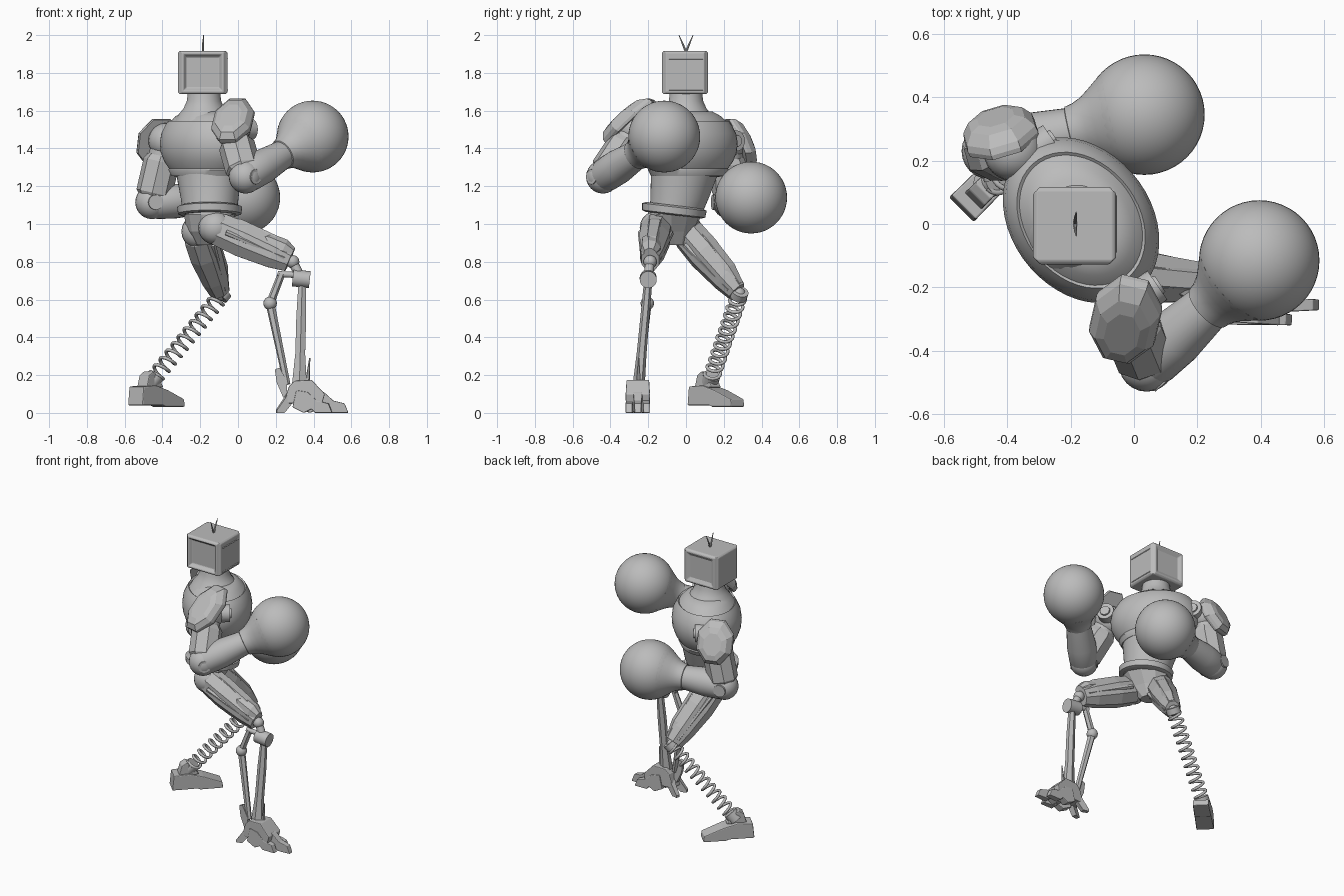
import bpy, bmesh, math
from mathutils import Vector as V

cube = bpy.data.objects.get("Cube")
if cube:
    bpy.data.objects.remove(cube, do_unlink=True)

gray = bpy.data.materials.new("plain_gray")
gray.use_nodes = True
gray.diffuse_color = (0.5, 0.5, 0.5, 1)
gray.node_tree.nodes["Principled BSDF"].inputs["Base Color"].default_value = (0.5, 0.5, 0.5, 1)


def finish(name, bm, smooth=True, bevel=0):
    bmesh.ops.recalc_face_normals(bm, faces=bm.faces)
    mesh = bpy.data.meshes.new(name)
    bm.to_mesh(mesh)
    bm.free()
    mesh.materials.append(gray)
    ob = bpy.data.objects.new(name, mesh)
    bpy.context.collection.objects.link(ob)
    if bevel:
        mod = ob.modifiers.new("edge", "BEVEL")
        mod.width, mod.segments = bevel, 2
    if smooth:
        bpy.ops.object.select_all(action="DESELECT")
        ob.select_set(True)
        bpy.context.view_layer.objects.active = ob
        bpy.ops.object.shade_smooth_by_angle(angle=math.radians(35))


def loft(name, stations, side=(0.1, 0.2, 1), sides=28, smooth=True, axis=None):
    """Skin oval rings (centre, radius along side, radius across)."""
    t = V(axis) if axis else V(stations[-1][0]) - V(stations[0][0])
    t.normalize()
    u = V(side)
    u = (u - t * u.dot(t)).normalized()
    w = t.cross(u)
    bm = bmesh.new()
    rings = []
    for c, ru, rw in stations:
        ang = [math.tau * (i + 0.5) / sides for i in range(sides)]
        rings.append([bm.verts.new(V(c) + u * ru * math.cos(a) + w * rw * math.sin(a)) for a in ang])
    for a, b in zip(rings, rings[1:]):
        for i in range(sides):
            j = (i + 1) % sides
            bm.faces.new((a[i], a[j], b[j], b[i]))
    bm.faces.new(rings[0])
    bm.faces.new(rings[-1])
    finish(name, bm, smooth)


def limb(name, a, b, steps, **kw):
    """Loft along a-b from (fraction, radius, radius) steps."""
    a, b = V(a), V(b)
    loft(name, [(a.lerp(b, f), r, s) for f, r, s in steps], **kw)


def rod(name, a, b, r, r2=None, sides=16):
    r2 = r2 or r
    limb(name, a, b, [(0, r, r), (1, r2, r2)], sides=sides)


def ball(name, c, r, seg=32):
    bm = bmesh.new()
    bmesh.ops.create_uvsphere(bm, u_segments=seg, v_segments=seg // 2, radius=r)
    bmesh.ops.translate(bm, verts=bm.verts, vec=c)
    finish(name, bm)


def slab(name, origin, direction, profile, w0, w1, bevel=0):
    """Side profile (distance, height) with width going from w0 to w1."""
    d = V(direction).normalized()
    w = V((-d.y, d.x, 0))
    smax = max(p[0] for p in profile)
    bm = bmesh.new()
    rows = []
    for k in (-0.5, 0.5):
        rows.append([bm.verts.new(V(origin) + d * s + V((0, 0, z)) + w * k * (w0 + (w1 - w0) * s / smax))
                     for s, z in profile])
    n = len(profile)
    for i in range(n):
        j = (i + 1) % n
        bm.faces.new((rows[0][i], rows[0][j], rows[1][j], rows[1][i]))
    for r in rows:
        bm.faces.new(r)
    finish(name, bm, False, bevel)


# Head: boxy set with a recessed screen, a recessed back and raised sides
bm = bmesh.new()
bmesh.ops.create_cube(bm, size=1)
bmesh.ops.scale(bm, verts=bm.verts, vec=(0.24, 0.222, 0.23))
bmesh.ops.translate(bm, verts=bm.verts, vec=(-0.187, -0.005, 1.802))
bm.normal_update()
panels = [[f for f in bm.faces if f.normal.dot(V(n)) > 0.9] for n in ((0, -1, 0), (0, 1, 0), (1, 0, 0), (-1, 0, 0))]
for face, rim, depth in zip(panels, (0.022, 0.03, 0, 0), (-0.02, -0.012, 0, 0)):
    bmesh.ops.inset_region(bm, faces=face, thickness=0.014, depth=0.011)
    if rim:
        bmesh.ops.inset_region(bm, faces=face, thickness=0.012, depth=0)
        bmesh.ops.inset_region(bm, faces=face, thickness=rim, depth=depth)
finish("head", bm, False, 0.005)
for z in (1.71, 1.875):
    rod("head_seam", (-0.057, -0.09, z), (-0.057, 0.09, z), 0.004, sides=6)
for s in (-1, 1):
    rod("antenna_base", (-0.185, 0, 1.91), (-0.185, 0.018 * s, 1.955), 0.006, 0.005, 8)
    rod("antenna_tip", (-0.185, 0.018 * s, 1.955), (-0.182, 0.037 * s, 2.0), 0.005, 0.002, 8)
loft("neck", [((-0.18, 0, z), r, r) for z, r in
              ((1.54, 0.16), (1.58, 0.135), (1.61, 0.11), (1.65, 0.092), (1.70, 0.085))], side=(1, 0, 0))

# Torso, turned so the shoulders lie on a diagonal
turn = dict(side=(0.62, -0.78, 0), axis=(0, 0, 1), sides=48)
chest = [(1.25, 0.18), (1.255, 0.215), (1.285, 0.232), (1.295, 0.23), (1.33, 0.258), (1.38, 0.28), (1.43, 0.285),
         (1.48, 0.276), (1.525, 0.25), (1.545, 0.234), (1.538, 0.224), (1.57, 0.19), (1.595, 0.14)]
loft("chest", [((-0.167, 0.012, z), r, r * 0.77) for z, r in chest], **turn)
loft("abdomen", [((-0.15, -0.06, 1.05), 0.145, 0.14), ((-0.15, -0.035, 1.13), 0.155, 0.15),
                 ((-0.155, -0.005, 1.28), 0.19, 0.165)], **turn)
tilt = V((0, 0.12, 1)).normalized()
loft("belt", [(V((-0.15, -0.063, 1.072)) + tilt * h, r, r) for h, r in
              ((-0.025, 0.15), (-0.018, 0.168), (0.018, 0.172), (0.027, 0.15))],
     side=(0.55, -0.83, 0), axis=tilt, sides=48)
loft("pelvis", [((-0.17, -0.05, 0.89), 0.06, 0.05), ((-0.17, -0.06, 0.96), 0.12, 0.09),
                ((-0.15, -0.06, 1.05), 0.15, 0.13)], side=(0.55, -0.83, 0), axis=(0, 0, 1), sides=10, smooth=False)


# Arms with shell pads, rounded elbows and ball gloves
def arm(tag, shoulder, elbow, glove, pad, normal, pad_w, pad_h, joint):
    s, e, g, p, n = V(shoulder), V(elbow), V(glove), V(pad), V(normal).normalized()
    ball(tag + "_shoulder_joint", s, 0.095, 24)
    j, inward = V(joint), V((0.8, 0.55, 0))
    rod(tag + "_shoulder_hub", j - inward * 0.07, j + inward * 0.03, 0.06, 0.055, 24)
    rod(tag + "_hub_cap", j + inward * 0.02, j + inward * 0.04, 0.035, 0.03, 24)
    slope = (V((0, 0, 1)) - n * n.z).normalized()
    loft(tag + "_shoulder_pad", [(p + n * h - slope * h * 0.3, pad_h * k, pad_w * k) for h, k in
                                 ((-0.035, 0.97), (-0.02, 1), (0.0, 0.97), (0.03, 0.76), (0.04, 0.5))],
         side=slope, axis=n, sides=8, smooth=False)
    limb(tag + "_upper_arm", s, e, [(0, 0.075, 0.075), (0.5, 0.075, 0.07), (1, 0.07, 0.07)], side=(1, 0, 0))
    limb(tag + "_upper_arm_shell", s, e, [(0.25, 0.08, 0.08), (0.34, 0.097, 0.094), (0.85, 0.097, 0.092),
                                          (0.93, 0.075, 0.075)], side=(1, 0.3, 0), sides=8, smooth=False)
    ball(tag + "_elbow", e, 0.089, 24)
    d = (g - e).normalized()
    across = V((d.y, -d.x, 0)) * 0.092
    rod(tag + "_elbow_pin", e - across, e + across, 0.04, sides=20)
    limb(tag + "_forearm", e, g, [(-0.04, 0.075, 0.075), (0.05, 0.09, 0.09), (0.25, 0.092, 0.092),
                                  (0.58, 0.074, 0.074)])
    loft(tag + "_glove_cuff", [(g - d * x, r, r) for x, r in
                               ((0.245, 0.07), (0.24, 0.082), (0.215, 0.087), (0.185, 0.1), (0.155, 0.121),
                                (0.13, 0.14), (0.1, 0.162))])
    ball(tag + "_glove", g, 0.19, 48)


arm("front_arm", (-0.03, -0.27, 1.50), (0.04, -0.44, 1.25), (0.395, -0.115, 1.463),
    (-0.03, -0.315, 1.555), (-0.15, -0.65, 0.73), 0.115, 0.18, (0.05, -0.21, 1.50))
arm("rear_arm", (-0.38, 0.23, 1.44), (-0.455, 0.23, 1.115), (0.033, 0.345, 1.14),
    (-0.425, 0.298, 1.43), (-0.25, 0.85, 0.36), 0.125, 0.15, (-0.28, 0.25, 1.44))


# Thighs: faceted armour with ridge plates
def thigh(tag, hip, knee, up, end):
    h, k, o = V(hip), V(knee), V(up).normalized()
    ball(tag + "_hip_joint", h, 0.09, 20)
    limb(tag + "_thigh", h, k, [(-0.08, 0.06, 0.06), (0.06, 0.095, 0.085), (0.35, 0.1, 0.085),
                                (0.75, 0.068 + end, 0.068), (0.96, 0.048 + end, 0.05)], side=up, sides=8, smooth=False)
    limb(tag + "_thigh_plate", h + o * 0.06, k + o * 0.035, [(0.1, 0.03, 0.03), (0.25, 0.05, 0.055),
         (0.7, 0.04 + end, 0.05), (0.93, 0.015 + end, 0.03)], side=up, sides=6, smooth=False)
    across = (k - h).cross(o).normalized()
    for s in (-1, 1):
        rod(tag + "_thigh_rail", h.lerp(k, 0.15) + across * s * 0.08, h.lerp(k, 0.9) + across * s * 0.045,
            0.016, 0.01, 6)
    ball(tag + "_knee", k, 0.035, 20)


thigh("front_leg", (-0.12, -0.155, 0.98), (0.29, -0.19, 0.80), (0.4, 0, 0.9), 0.018)
thigh("rear_leg", (-0.21, 0.0, 0.96), (-0.09, 0.28, 0.63), (0.6, 0.5, 0.6), 0.013)
limb("front_knee_guard", (0.1, -0.18, 0.93), (0.29, -0.19, 0.845),
     [(0, 0.015, 0.03), (0.3, 0.05, 0.055), (0.75, 0.055, 0.055), (1, 0.03, 0.035)], sides=8, smooth=False)

# Front shin: open linkage
rod("knee_link", (0.29, -0.19, 0.80), (0.33, -0.2, 0.72), 0.025)
rod("knee_barrel", (0.29, -0.2, 0.715), (0.38, -0.2, 0.705), 0.045, sides=24)
rod("knee_bar", (0.21, -0.2, 0.735), (0.31, -0.2, 0.73), 0.016)
rod("upper_link", (0.23, -0.2, 0.735), (0.17, -0.205, 0.58), 0.02, 0.022, 6)
ball("link_joint", (0.17, -0.205, 0.58), 0.036, 16)
rod("lower_link", (0.17, -0.205, 0.58), (0.26, -0.25, 0.15), 0.024, 0.018, 6)
limb("shin", (0.34, -0.2, 0.70), (0.325, -0.25, 0.15),
     [(0, 0.022, 0.022), (0.35, 0.03, 0.024), (0.7, 0.03, 0.026), (1, 0.045, 0.032)], side=(1, 0, 0), sides=6, smooth=False)
rod("shin_spike", (0.365, -0.25, 0.14), (0.38, -0.25, 0.29), 0.014, 0.003, 6)

# Front foot: clawed
slab("claw_foot_body", (0.24, -0.255, 0), (1, 0, 0),
     [(0, 0.05), (0.03, 0.14), (0.06, 0.17), (0.15, 0.175), (0.22, 0.10), (0.2, 0.03), (0.06, 0.05)], 0.1, 0.13, 0.005)
toe = [(0, 0.03), (0.02, 0.12), (0.08, 0.11), (0.13, 0.065), (0.19, 0.05), (0.21, 0), (0.12, 0), (0.1, 0.02), (0.06, 0)]
for y, yaw, x in ((-0.29, -0.06, 0.29), (-0.255, 0, 0.375), (-0.22, 0.06, 0.32)):
    slab("toe", (x, y, 0), (1, yaw, 0), toe, 0.055, 0.034, 0.004)
for s in (-1, 1):
    slab("heel_claw", (0.29, -0.255 + s * 0.025, 0), (-1, s * 0.3, 0),
         [(0, 0.06), (0.03, 0.1), (0.09, 0.015), (0.09, 0), (0.05, 0.0)], 0.04, 0.025)
slab("heel_fin", (0.26, -0.255, 0), (-1, 0, 0),
     [(0, 0.1), (0, 0.17), (0.04, 0.24), (0.065, 0.23), (0.055, 0.16), (0.02, 0.08)], 0.03, 0.02)

# Rear shin: coil spring
top, low = V((-0.09, 0.28, 0.62)), V((-0.44, 0.135, 0.19))
axis = (low - top).normalized()
u = axis.orthogonal().normalized()
w = axis.cross(u)
curve = bpy.data.curves.new("spring", "CURVE")
curve.dimensions = "3D"
curve.bevel_depth, curve.bevel_resolution = 0.009, 2
turns, per = 11, 20
sp = curve.splines.new("POLY")
sp.points.add(turns * per)
for i, pt in enumerate(sp.points):
    a = math.tau * i / per
    p = top.lerp(low, i / (turns * per)) + (u * math.cos(a) + w * math.sin(a)) * 0.04
    pt.co = (*p, 1)
curve.materials.append(gray)
spring = bpy.data.objects.new("spring", curve)
bpy.context.collection.objects.link(spring)
bpy.ops.object.select_all(action="DESELECT")
spring.select_set(True)
bpy.context.view_layer.objects.active = spring
bpy.ops.object.convert(target="MESH")
bpy.ops.object.shade_smooth_by_angle(angle=math.radians(50))
rod("spring_top_cap", top - axis * 0.03, top + axis * 0.01, 0.045, sides=20)
rod("spring_bottom_cap", low - axis * 0.01, low + axis * 0.05, 0.045, sides=20)

# Rear foot: plain wedge block
forward = (0.7, 0.7, 0)
slab("block_foot", (-0.545, 0.045, 0), forward,
     [(0, 0.04), (0.01, 0.14), (0.11, 0.145), (0.2, 0.12), (0.32, 0.073), (0.325, 0.032), (0.18, 0.032), (0.16, 0.04)],
     0.11, 0.1, 0.006)
slab("ankle_block", (-0.51, 0.07, 0), forward,
     [(0, 0.13), (0.02, 0.2), (0.05, 0.22), (0.09, 0.2), (0.13, 0.135)], 0.075, 0.07, 0.005)
